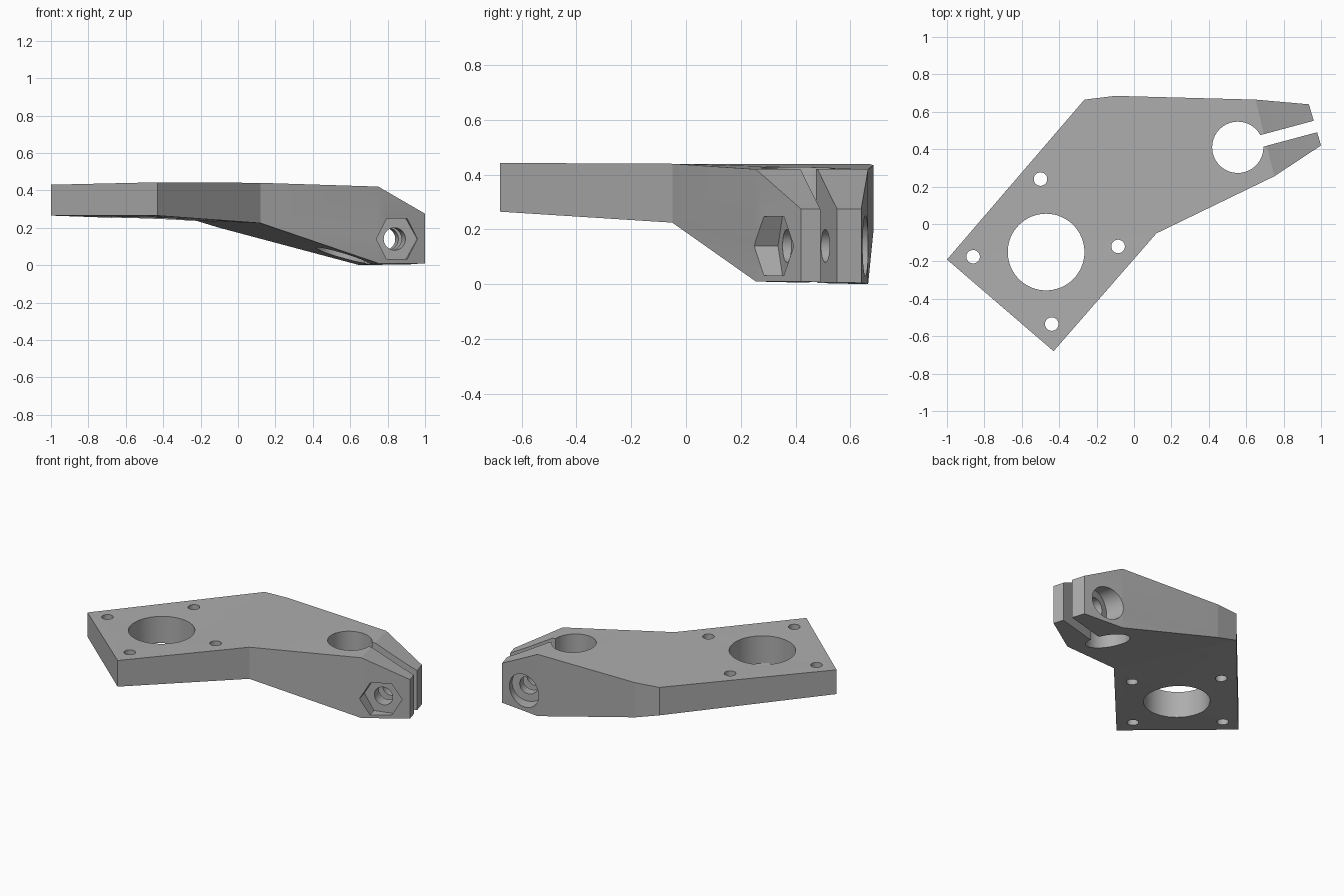
import bpy
import bmesh
from math import radians, pi, sin, cos
from mathutils import Vector, Matrix

cube = bpy.data.objects.get("Cube")
if cube:
    bpy.data.objects.remove(cube, do_unlink=True)

grey = bpy.data.materials.new("plain grey")
grey.use_nodes = True
COLOUR = (0.42, 0.42, 0.42, 1)
grey.diffuse_color = COLOUR
grey.node_tree.nodes["Principled BSDF"].inputs["Base Color"].default_value = COLOUR


def to_object(name, bm):
    mesh = bpy.data.meshes.new(name)
    bmesh.ops.recalc_face_normals(bm, faces=bm.faces)
    bm.to_mesh(mesh)
    bm.free()
    obj = bpy.data.objects.new(name, mesh)
    bpy.context.collection.objects.link(obj)
    mesh.materials.append(grey)
    return obj


# Bracket body: outline corners as x, y, underside z, top z
corners = [
    (-1, -0.19, 0.265, 0.43), (-0.43, -0.68, 0.265, 0.443),
    (0.12, -0.05, 0.225, 0.44), (0.75, 0.255, 0.01, 0.42),
    (1, 0.42, 0.01, 0.275), (0.935, 0.64, 0.005, 0.275),
    (0.65, 0.665, 0, 0.42), (-0.1, 0.685, 0.2, 0.435),
    (-0.265, 0.665, 0.25, 0.44),
]
panels = [(0, 1, 2, 8), (2, 3, 6, 7, 8), (3, 4, 5, 6)]  # plate, arm, clamp
bm = bmesh.new()
low = [bm.verts.new((x, y, a)) for x, y, a, b in corners]
high = [bm.verts.new((x, y, b)) for x, y, a, b in corners]
for panel in panels:
    bm.faces.new([high[i] for i in panel])
    bm.faces.new([low[i] for i in reversed(panel)])
for i in range(len(corners)):
    j = (i + 1) % len(corners)
    bm.faces.new((low[i], low[j], high[j], high[i]))
bmesh.ops.triangulate(bm, faces=bm.faces)
body = to_object("motor_bracket", bm)

cutters = []


def cut_round(name, start, end, radius, sides=64, roll=0):
    """Cylinder or prism cutter between two points."""
    start, end = Vector(start), Vector(end)
    axis = end - start
    turn = axis.to_track_quat("Z", "Y").to_matrix().to_4x4()
    place = Matrix.Translation((start + end) / 2) @ turn @ Matrix.Rotation(roll, 4, "Z")
    bm = bmesh.new()
    bmesh.ops.create_cone(bm, cap_ends=True, segments=sides, radius1=radius,
                          radius2=radius, depth=axis.length, matrix=place)
    cutters.append(to_object(name, bm))


# Vertical holes: motor boss, four screws, rod
holes = [("boss", -0.47, -0.15, 0.205), ("rod", 0.555, 0.41, 0.137)]
holes += [("screw", x, y, 0.036) for x, y in
          [(-0.5, 0.24), (-0.085, -0.12), (-0.44, -0.535), (-0.86, -0.175)]]
for name, x, y, r in holes:
    cut_round(name + "_cutter", (x, y, -0.2), (x, y, 0.7), r)

# Clamp slot running outward from the rod hole
tilt = radians(15)
bm = bmesh.new()
bmesh.ops.create_cube(bm, size=1, matrix=Matrix.Translation((0.555, 0.41, 0.2))
                      @ Matrix.Rotation(tilt, 4, "Z")
                      @ Matrix.Translation((0.4, 0, 0))
                      @ Matrix.Diagonal((0.8, 0.064, 1, 1)))
cutters.append(to_object("slot_cutter", bm))

# Clamp bolt across the slot, with nut pocket and head recess
bolt = Vector((0.85, 0.32, 0.14))
along = Vector((-sin(tilt), cos(tilt), 0))
cut_round("bolt_cutter", bolt - along * 0.3, bolt + along * 0.6, 0.06)
cut_round("nut_cutter", bolt - along * 0.3, bolt + along * 0.05, 0.125, 6, pi / 2)
cut_round("head_cutter", bolt + along * 0.26, bolt + along * 0.6, 0.11)

# Cut, then drop the cutters
for cutter in cutters:
    mod = body.modifiers.new(cutter.name, "BOOLEAN")
    mod.operation = "DIFFERENCE"
    mod.solver = "EXACT"
    mod.object = cutter
graph = bpy.context.evaluated_depsgraph_get()
result = bpy.data.meshes.new_from_object(body.evaluated_get(graph))
body.modifiers.clear()
body.data = result
for cutter in cutters:
    bpy.data.objects.remove(cutter, do_unlink=True)

# Smooth hole walls, crisp edges
bpy.ops.object.select_all(action="DESELECT")
body.select_set(True)
bpy.context.view_layer.objects.active = body
bpy.ops.object.shade_smooth_by_angle(angle=radians(8))
